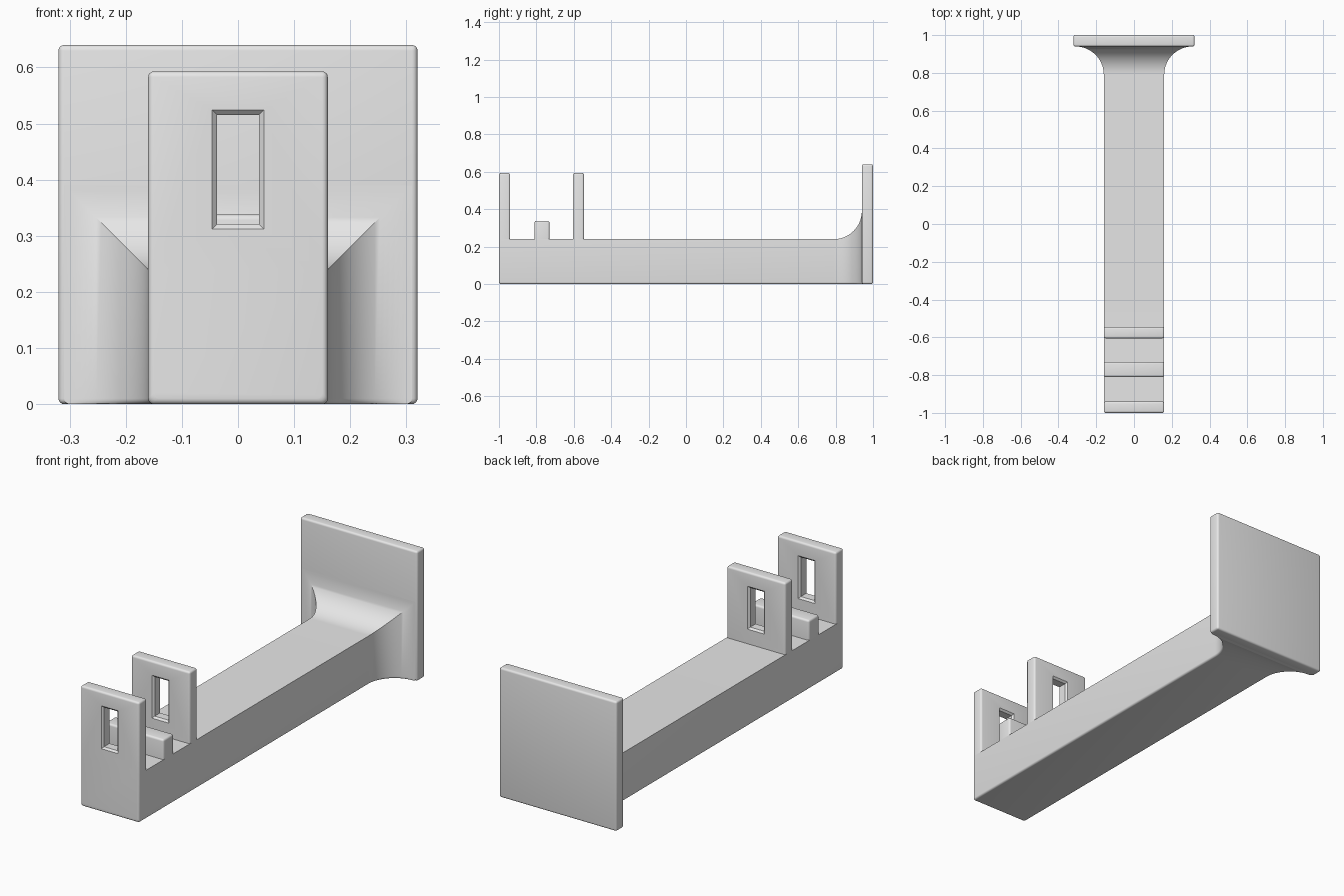
import bpy, bmesh
from math import sin, cos, pi, sqrt

cube = bpy.data.objects.get("Cube")
if cube:
    bpy.data.objects.remove(cube, do_unlink=True)

R = 0.01           # small edge rounding
W, H = 0.16, 0.24  # beam half width and height

grey = bpy.data.materials.new("light_grey")
grey.use_nodes = True
grey.diffuse_color = (0.8, 0.8, 0.8, 1)
grey.node_tree.nodes["Principled BSDF"].inputs["Base Color"].default_value = (0.8, 0.8, 0.8, 1)


def finish(name, bm, smooth=True):
    bmesh.ops.recalc_face_normals(bm, faces=bm.faces)
    mesh = bpy.data.meshes.new(name)
    bm.to_mesh(mesh)
    bm.free()
    mesh.materials.append(grey)
    obj = bpy.data.objects.new(name, mesh)
    bpy.context.collection.objects.link(obj)
    if smooth:
        bpy.ops.object.select_all(action='DESELECT')
        obj.select_set(True)
        bpy.context.view_layer.objects.active = obj
        bpy.ops.object.shade_smooth_by_angle(angle=pi / 6)
    return obj


def loft(name, sections, smooth=True):
    """Closed skin through a list of (y, [(x, z), ...]) sections."""
    bm = bmesh.new()
    rings = [[bm.verts.new((x, y, z)) for x, z in pts] for y, pts in sections]
    n = len(rings[0])
    for a, b in zip(rings, rings[1:]):
        for i in range(n):
            j = (i + 1) % n
            bm.faces.new((a[i], a[j], b[j], b[i]))
    bm.faces.new(rings[0])
    bm.faces.new(rings[-1])
    return finish(name, bm, smooth)


def rect(w, z0, z1):
    return [(-w, z0), (w, z0), (w, z1), (-w, z1)]


def beam_section(w, top, bottom=0.0, r=R):
    """Rectangle with rounded bottom corners and sharp top corners."""
    arc = [(w - r + r * sin(a), bottom + r - r * cos(a))
           for a in (k * pi / 8 for k in range(5))]
    right = arc + [(w, top)]
    return right + [(-x, z) for x, z in reversed(right)]


def rounded_box(name, w, y0, y1, z0, z1, open_base=False):
    """Box with rounded edges; the base edges stay sharp if it stands on another part."""
    bm = bmesh.new()
    bmesh.ops.create_cube(bm, size=1)
    for v in bm.verts:
        x, y, z = v.co
        v.co = (2 * w * x, y0 if y < 0 else y1, z0 if z < 0 else z1)
    edges = [e for e in bm.edges
             if not open_base or max(v.co.z for v in e.verts) > z0 + 0.001]
    bmesh.ops.bevel(bm, geom=edges, offset=R, segments=4, profile=0.5, affect='EDGES')
    return finish(name, bm)


# Beam with rounded front edge, flaring out into the end plate
sections = []
for k in range(5):
    a = k * pi / 8
    sections.append((-1 + R * (1 - cos(a)), beam_section(W - R * (1 - sin(a)), H, R * (1 - sin(a)))))
F = 0.15
for k in range(25):
    a = k * pi / 48
    d = F * (1 - cos(a))
    sections.append((0.94 - F + F * sin(a), beam_section(W + d, H + d)))
sections.append((0.95, beam_section(W + F, H + F)))
loft("beam", sections)

# End plate and low middle block
rounded_box("end_plate", 0.32, 0.94, 1.0, 0, 0.64)
rounded_box("middle_block", W, -0.81, -0.73, H, 0.338, True)

# Upright plates, each with a window chamfered on both faces
C, E = 0.009, 0.02
for name, y0 in (("front_upright", -1.0), ("rear_upright", -0.605)):
    y1 = y0 + 0.06
    plate = rounded_box(name, W, y0, y1, H, 0.593, True)
    window = [(y, rect(0.037 + g, 0.321 - g, 0.515 + g)) for y, g in
              ((y0 - E, C + E), (y0 + C, 0), (y1 - C, 0), (y1 + E, C + E))]
    cutter = loft(name + "_window_cutter", window, smooth=False)
    cutter.hide_render = True
    cutter.hide_viewport = True
    cut = plate.modifiers.new("window", 'BOOLEAN')
    cut.operation = 'DIFFERENCE'
    cut.solver = 'EXACT'
    cut.object = cutter
